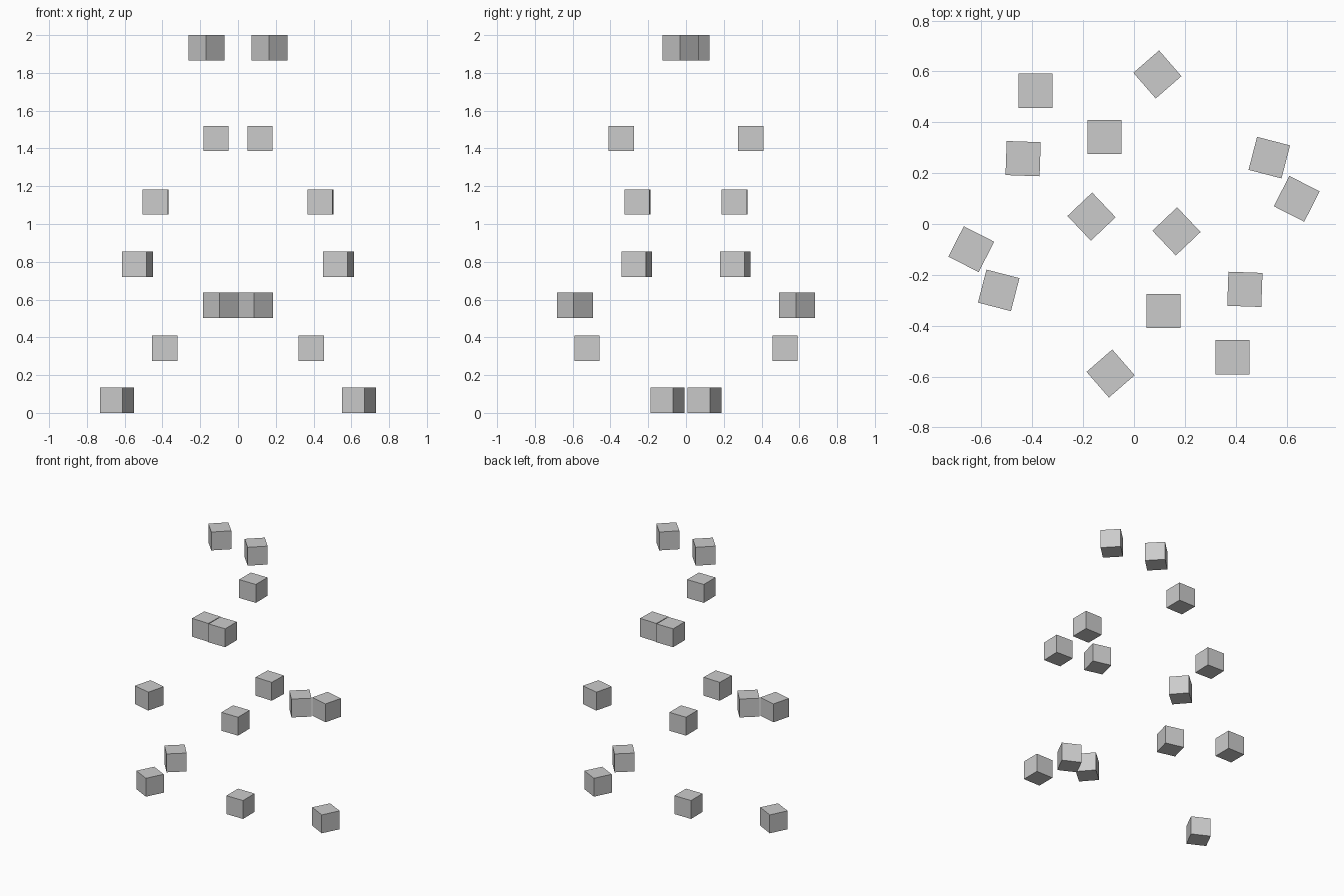
import bpy
from math import radians, cos, sin, pi

if "Cube" in bpy.data.objects:
    bpy.data.objects.remove(bpy.data.objects["Cube"])

SIZE = 0.134

# One cube per level: x, y, z of centre and turn in degrees
LEVELS = [
    (0.640, 0.099, 0.067, -27),
    (-0.387, 0.524, 0.343, 0),
    (0.092, 0.588, 0.570, 41),
    (0.532, 0.261, 0.787, -14.5),
    (-0.436, 0.257, 1.116, -2),
    (-0.116, 0.342, 1.453, 0),
    (-0.167, 0.029, 1.933, 43.5),
]


def cube(name, x, y, z, angle):
    bpy.ops.mesh.primitive_cube_add(size=SIZE, location=(x, y, z),
                                    rotation=(0, 0, angle))
    bpy.context.object.name = name


# Each level holds a pair of floating cubes, half a turn apart around z
for i, (x, y, z, deg) in enumerate(LEVELS, 1):
    cube(f"floating_cube_{i}_a", x, y, z, radians(deg))
    cube(f"floating_cube_{i}_b", -x, -y, z, radians(deg) + pi)
